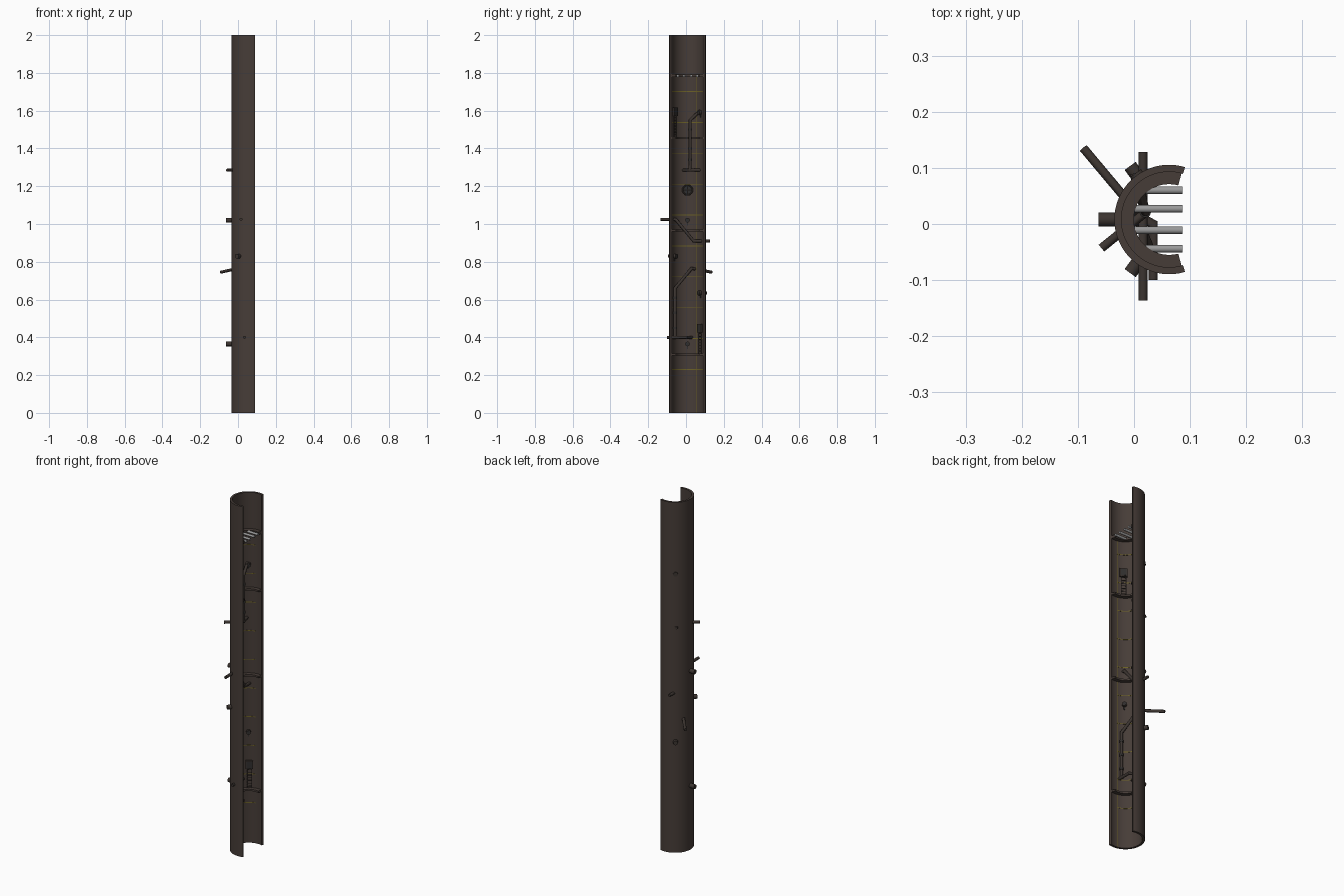
import bpy, bmesh, math
from mathutils import Vector

if "Cube" in bpy.data.objects:
    bpy.data.objects.remove(bpy.data.objects["Cube"])

CX, CY = 0.0625, 0.008          # axis of the shaft
R_OUT, R_IN = 0.0975, 0.085

def mat(name, c):
    m = bpy.data.materials.new(name)
    m.diffuse_color = (*c, 1)
    m.use_nodes = True
    m.node_tree.nodes["Principled BSDF"].inputs["Base Color"].default_value = m.diffuse_color
    return m

WALL = mat("brown_wall", (0.062, 0.046, 0.039))
PIPE = mat("dark_pipe", (0.045, 0.035, 0.03))
BAR = mat("grey_metal", (0.32, 0.32, 0.32))
SEAM = mat("olive_yellow", (0.15, 0.12, 0.02))
DARK = mat("dark_iron", (0.03, 0.028, 0.027))

def finish(bm, name, m, smooth=True):
    bmesh.ops.recalc_face_normals(bm, faces=bm.faces)
    me = bpy.data.meshes.new(name)
    bm.to_mesh(me)
    bm.free()
    ob = bpy.data.objects.new(name, me)
    bpy.context.collection.objects.link(ob)
    me.materials.append(m)
    if smooth:
        bpy.context.view_layer.objects.active = ob
        bpy.ops.object.select_all(action='DESELECT')
        ob.select_set(True)
        bpy.ops.object.shade_smooth_by_angle(angle=math.radians(35))
    return ob

def polar(deg, r, z=0.0):
    a = math.radians(deg)
    return Vector((CX + r * math.cos(a), CY + r * math.sin(a), z))

def sector(name, m, r0, r1, z0, z1, a0=73, a1=287, n=48):
    """Solid C-shaped ring."""
    bm = bmesh.new()
    rows = []
    for i in range(n + 1):
        a = a0 + (a1 - a0) * i / n
        rows.append([bm.verts.new(polar(a, r, z)) for r, z in
                     ((r0, z0), (r1, z0), (r1, z1), (r0, z1))])
    for p, q in zip(rows, rows[1:]):
        for k in range(4):
            bm.faces.new((p[k], p[(k + 1) % 4], q[(k + 1) % 4], q[k]))
    bm.faces.new(rows[0])
    bm.faces.new(rows[-1])
    return finish(bm, name, m)

def tube(name, m, pts, r, n=14):
    """Round pipe through points, mitred at the bends."""
    pts = [Vector(p) for p in pts]
    bm = bmesh.new()
    d0 = (pts[1] - pts[0]).normalized()
    u = d0.orthogonal().normalized()
    v = d0.cross(u)
    ring = [pts[0] + r * (u * math.cos(2 * math.pi * i / n) + v * math.sin(2 * math.pi * i / n))
            for i in range(n)]
    rings = [[bm.verts.new(p) for p in ring]]
    for i in range(1, len(pts)):
        d = (pts[i] - pts[i - 1]).normalized()
        e = (pts[i + 1] - pts[i]).normalized() if i + 1 < len(pts) else d
        nrm = (d + e).normalized()
        ring = [p + d * ((pts[i] - p).dot(nrm) / d.dot(nrm)) for p in ring]
        rings.append([bm.verts.new(p) for p in ring])
    for a, b in zip(rings, rings[1:]):
        for k in range(n):
            bm.faces.new((a[k], a[(k + 1) % n], b[(k + 1) % n], b[k]))
    bm.faces.new(rings[0])
    bm.faces.new(rings[-1])
    return finish(bm, name, m)

def block(name, m, deg, r, z, depth, width, height):
    """Box facing the shaft axis."""
    bm = bmesh.new()
    bmesh.ops.create_cube(bm, size=1)
    rad = polar(deg, 1) - polar(deg, 0)
    tan = Vector((-rad.y, rad.x, 0))
    for w in bm.verts:
        w.co = polar(deg, r, z) + rad * w.co.x * depth + tan * w.co.y * width + Vector((0, 0, w.co.z * height))
    return finish(bm, name, m, False)

# shaft wall
sector("shaft_wall", WALL, R_IN, R_OUT, 0, 2, n=64)

# ledges and the top grate
for z in (0.31, 0.965, 1.455):
    sector("ledge", WALL, 0.063, R_IN + 0.003, z - 0.005, z + 0.005, 75, 285)
sector("grate_ring", WALL, 0.063, R_IN + 0.003, 1.777, 1.793, 75, 285)
for y in (0.06, 0.027, -0.011, -0.044):
    x0 = CX - math.sqrt(0.068 ** 2 - (y - CY) ** 2)
    tube("grate_bar", BAR, [(x0, y, 1.785), (0.086, y, 1.785)], 0.0068)

# thin seams on the inner wall
for k in range(10):
    z = 0.23 + 0.1635 * k
    sector("level_seam", SEAM, R_IN - 0.001, R_IN + 0.001, z - 0.002, z + 0.002, 100, 260)
for a in (145, 258):
    sector("upright_seam", SEAM, R_IN - 0.001, R_IN + 0.001, 0, 1.777, a - 1.2, a + 1.2, 2)

# long pipes that pierce the wall
tube("upper_pipe", PIPE, [(-0.058, -0.043, 1.285), (0.02, 0.02, 1.285), (0.02, 0.022, 1.31),
                          (0.02, 0.022, 1.55), (0.008, 0.075, 1.6)], 0.008)
tube("upper_branch", PIPE, [(0.02, 0.02, 1.285), (0.0, 0.09, 1.285)], 0.008)
tube("middle_pipe", PIPE, [(0.016, -0.136, 1.025), (0.016, -0.055, 1.025),
                           (0.016, 0.04, 0.91), (0.016, 0.128, 0.91)], 0.008)
tube("lower_pipe", PIPE, [(0.034, -0.058, 0.4), (0.034, -0.058, 0.66), (-0.002, 0.03, 0.765),
                          (-0.09, 0.135, 0.745)], 0.008)
tube("lower_feed", PIPE, [(0.034, -0.1, 0.4), (0.034, 0.0, 0.4), (-0.02, 0.03, 0.4)], 0.008)
for x, y, z in ((0.02, 0.022, 1.34), (0.02, 0.022, 1.4), (0.02, 0.022, 1.5),
                (0.034, -0.058, 0.45), (0.034, -0.058, 0.53), (0.034, -0.058, 0.61)):
    tube("pipe_collar", DARK, [(x, y, z - 0.006), (x, y, z + 0.006)], 0.0105)

# short outlets through the wall, with a dark bore and a drip lip
for a, z, r1 in ((180, 1.02, 0.126), (180, 0.365, 0.126), (234, 0.83, 0.118),
                 (126, 0.635, 0.118), (126, 1.59, 0.102)):
    tube("outlet", PIPE, [polar(a, 0.07, z), polar(a, r1, z)], 0.0125)
    tube("outlet_bore", DARK, [polar(a, 0.0695, z), polar(a, 0.0705, z)], 0.009)
    block("outlet_drip", DARK, a, 0.084, z - 0.018, 0.004, 0.006, 0.018)

# round vent with a cross on the back wall
c = polar(180, 0.076, 1.18)
ring = [c + Vector((0, 0.026 * math.cos(t * math.pi / 12), 0.026 * math.sin(t * math.pi / 12)))
        for t in range(25)]
tube("vent_rim", PIPE, ring, 0.004, 8)
tube("vent_plate", DARK, [c - Vector((0.008, 0, 0)), c - Vector((0.002, 0, 0))], 0.026, 24)
tube("vent_cross", PIPE, [c + Vector((0, -0.026, 0)), c + Vector((0, 0.026, 0))], 0.003, 8)
tube("vent_cross", PIPE, [c + Vector((0, 0, -0.026)), c + Vector((0, 0, 0.026))], 0.003, 8)

# hatches with ladders standing on the ledges
for a, z0, z in ((123, 0.315, 0.448), (237, 1.46, 1.595)):
    block("hatch_frame", PIPE, a, 0.08, z, 0.014, 0.04, 0.046)
    block("hatch_panel", DARK, a, 0.073, z, 0.002, 0.03, 0.036)
    for s in (-9, 9):
        tube("ladder_rail", PIPE, [polar(a + s, 0.079, z0), polar(a + s, 0.079, z - 0.02)], 0.002, 8)
    for k in range(7):
        h = z0 + 0.012 + k * 0.0155
        tube("ladder_rung", PIPE, [polar(a - 9, 0.079, h), polar(a + 9, 0.079, h)], 0.002, 8)
